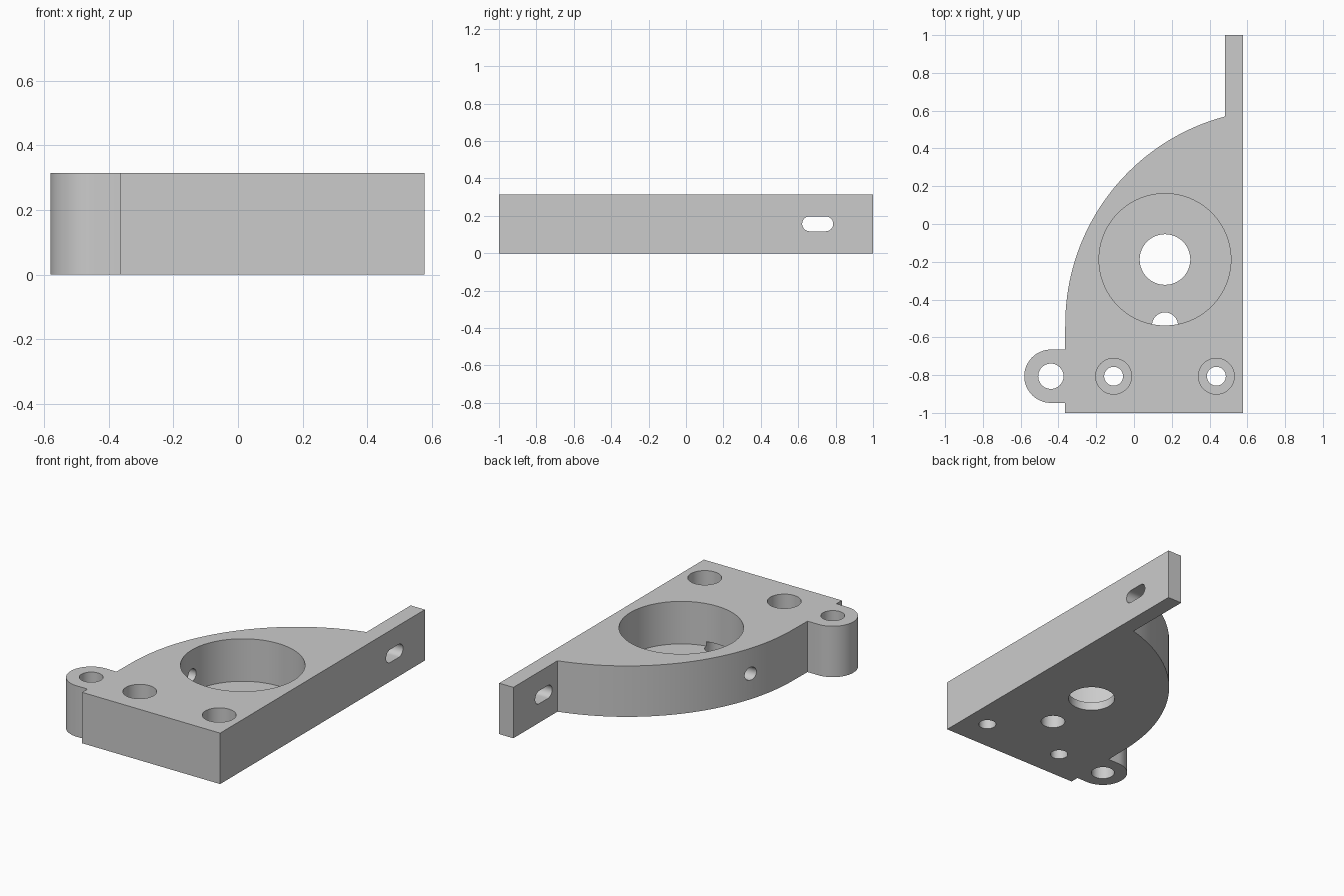
import bpy, bmesh
from math import pi, sin, cos, atan2, hypot, radians
from mathutils import Matrix, Vector

if "Cube" in bpy.data.objects:
    bpy.data.objects.remove(bpy.data.objects["Cube"], do_unlink=True)

H = 0.315          # plate thickness
MID = H / 2
FLOOR = 0.052      # web left under the main bore

grey = bpy.data.materials.new("plain_grey")
grey.use_nodes = True
grey.diffuse_color = (0.6, 0.6, 0.6, 1)
grey.node_tree.nodes["Principled BSDF"].inputs["Base Color"].default_value = (0.6, 0.6, 0.6, 1)


def arc(cx, cy, r, a0, a1, n):
    return [(cx + r * cos(a0 + (a1 - a0) * i / n),
             cy + r * sin(a0 + (a1 - a0) * i / n)) for i in range(n + 1)]


def prism(name, outline, z0, z1, matrix=Matrix()):
    """Extrude a closed outline from z0 to z1."""
    bm = bmesh.new()
    base = bm.faces.new([bm.verts.new((x, y, z0)) for x, y in outline])
    top = bmesh.ops.extrude_face_region(bm, geom=[base])["geom"]
    bmesh.ops.translate(bm, vec=(0, 0, z1 - z0),
                        verts=[v for v in top if isinstance(v, bmesh.types.BMVert)])
    bmesh.ops.transform(bm, matrix=matrix, verts=bm.verts)
    bmesh.ops.recalc_face_normals(bm, faces=bm.faces)
    mesh = bpy.data.meshes.new(name)
    bm.to_mesh(mesh)
    bm.free()
    mesh.materials.append(grey)
    obj = bpy.data.objects.new(name, mesh)
    bpy.context.collection.objects.link(obj)
    return obj


def circle(x, y, r, n=48):
    return arc(x, y, r, 0, 2 * pi, n)[:-1]


# Bracket outline: straight back edge, thin arm, swept arc, round lug
left, right, arm = -0.366, 0.578, 0.481
sweep = Vector((0.7735, -0.53))
shoulder = Vector((arm, 0.569)) - sweep
lug_x, lug_y, lug_r = -0.44, -0.806, 0.141
outline = [(left, -1), (right, -1), (right, 1), (arm, 1)]
outline += arc(*sweep, hypot(*shoulder), atan2(shoulder.y, shoulder.x), pi, 40)
outline += [(left, lug_y + lug_r)]
outline += arc(lug_x, lug_y, lug_r, pi / 2, 3 * pi / 2, 32)
outline += [(left, lug_y - lug_r)]
bracket = prism("bracket_plate", outline, 0, H)

# Main stepped bore, blind pocket below its edge, and lug hole
bore_x, bore_y = 0.164, -0.188
cutters = [
    prism("bore_cutter", circle(bore_x, bore_y, 0.349, 96), FLOOR, H + 0.1),
    prism("shaft_cutter", circle(bore_x, bore_y, 0.134, 64), -0.1, H),
    prism("pocket_cutter", circle(bore_x, -0.537, 0.069), -0.1, 0.08),
    prism("lug_cutter", circle(lug_x, lug_y, 0.067), -0.1, H + 0.1),
]

# Counterbored screw holes
for x in (-0.108, 0.436):
    cutters.append(prism("head_cutter", circle(x, lug_y, 0.095), 0.105, H + 0.1))
    cutters.append(prism("screw_cutter", circle(x, lug_y, 0.05), -0.1, 0.2))

# Sideways holes: local z becomes x, local x becomes y, local y becomes z
sideways = Matrix(((0, 0, 1, 0), (1, 0, 0, 0), (0, 1, 0, 0), (0, 0, 0, 1)))
cutters.append(prism("side_hole_cutter", circle(bore_y, MID, 0.04, 32), -0.6, 0.1, sideways))
slot = (arc(0.747, MID, 0.04, -pi / 2, pi / 2, 16)
        + arc(0.661, MID, 0.04, pi / 2, 3 * pi / 2, 16))
cutters.append(prism("slot_cutter", slot, 0.4, 0.7, sideways))

# Cut everything, then discard the cutters
for cutter in cutters:
    cutter.hide_render = True
    mod = bracket.modifiers.new(cutter.name, "BOOLEAN")
    mod.operation = "DIFFERENCE"
    mod.solver = "EXACT"
    mod.object = cutter
bpy.context.view_layer.update()
graph = bpy.context.evaluated_depsgraph_get()
cut_mesh = bpy.data.meshes.new_from_object(bracket.evaluated_get(graph))
bracket.modifiers.clear()
bracket.data = cut_mesh
for cutter in cutters:
    bpy.data.objects.remove(cutter, do_unlink=True)

# One material slot, smooth curves with sharp rims
cut_mesh.materials.clear()
cut_mesh.materials.append(grey)
for face in cut_mesh.polygons:
    face.material_index = 0
bpy.ops.object.select_all(action="DESELECT")
bracket.select_set(True)
bpy.context.view_layer.objects.active = bracket
bpy.ops.object.shade_smooth_by_angle(angle=radians(30))
